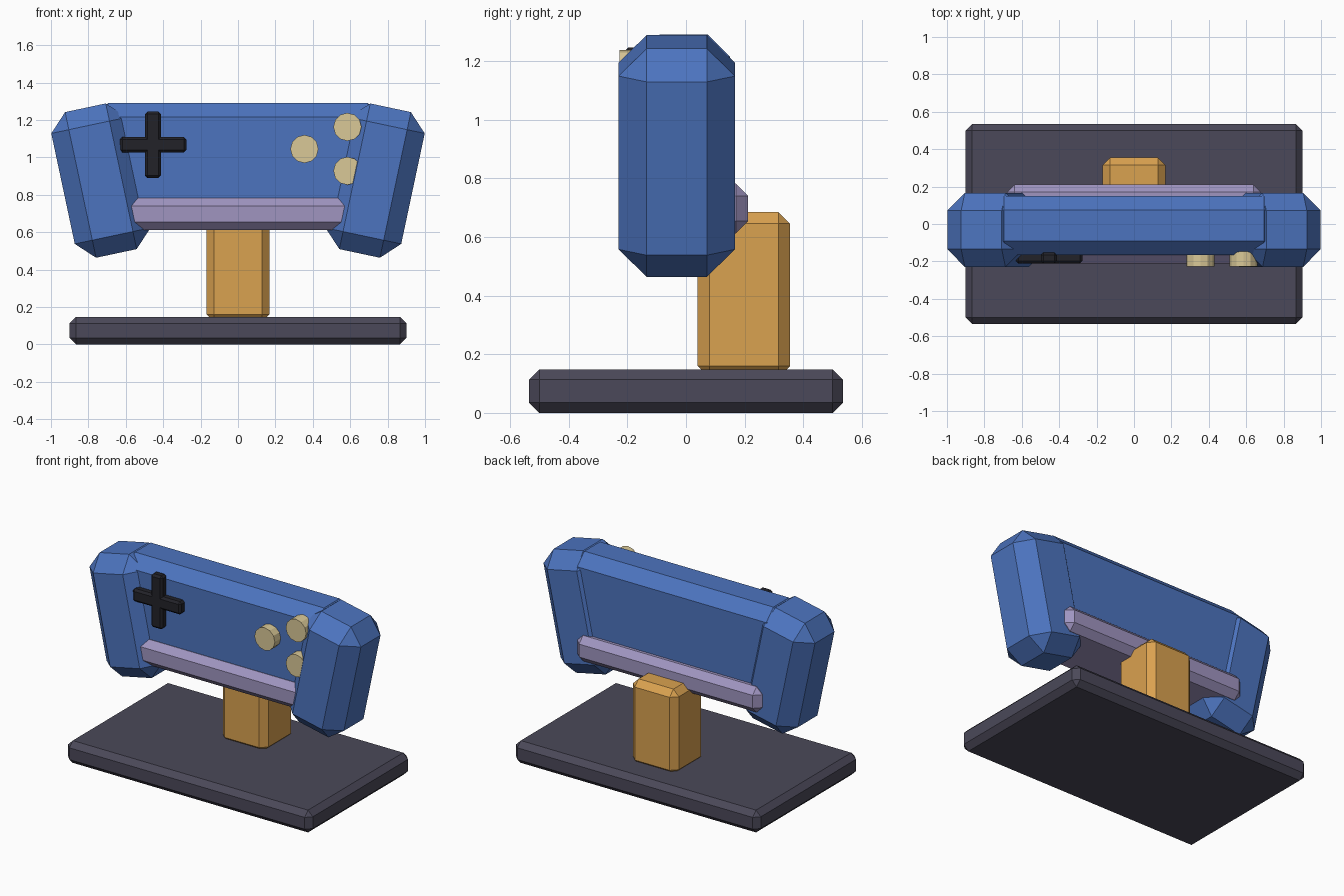
import bpy
import bmesh
from math import radians
from mathutils import Matrix, Vector

cube = bpy.data.objects.get("Cube")
if cube:
    bpy.data.objects.remove(cube, do_unlink=True)


def material(name, rgb):
    mat = bpy.data.materials.new(name)
    mat.use_nodes = True
    mat.diffuse_color = (*rgb, 1)
    mat.node_tree.nodes["Principled BSDF"].inputs["Base Color"].default_value = (*rgb, 1)
    return mat


blue = material("blue", (0.073, 0.174, 0.52))
lilac = material("lilac", (0.35, 0.30, 0.53))
orange = material("orange", (0.70, 0.36, 0.08))
cream = material("cream", (0.70, 0.58, 0.31))
slate = material("slate", (0.07, 0.066, 0.10))
black = material("black", (0.016, 0.016, 0.022))


def finish(name, bm, mat, location, tilt=0):
    mesh = bpy.data.meshes.new(name)
    bm.to_mesh(mesh)
    bm.free()
    mesh.materials.append(mat)
    obj = bpy.data.objects.new(name, mesh)
    obj.location = location
    obj.rotation_euler.y = radians(tilt)
    bpy.context.collection.objects.link(obj)
    return obj


def chamfered_box(name, low, high, bevel, mat, tilt=0):
    """Box between two corners with a flat chamfer, tilted about its centre."""
    low, high = Vector(low), Vector(high)
    bm = bmesh.new()
    bmesh.ops.create_cube(bm, size=1)
    bmesh.ops.scale(bm, vec=high - low, verts=bm.verts)
    bmesh.ops.bevel(bm, geom=bm.edges[:], offset=bevel, segments=1,
                    profile=0.5, affect='EDGES')
    return finish(name, bm, mat, (low + high) / 2, tilt)


def button(name, x, z):
    bm = bmesh.new()
    bmesh.ops.create_cone(bm, cap_ends=True, segments=12, radius1=0.075,
                          radius2=0.075, depth=0.08,
                          matrix=Matrix.Rotation(radians(90), 4, 'X'))
    return finish(name, bm, cream, (x, -0.187, z))


# Stand
chamfered_box("base_plate", (-0.9, -0.535, 0), (0.9, 0.535, 0.148), 0.035, slate)
chamfered_box("stand_post", (-0.168, 0.04, 0.12), (0.168, 0.355, 0.685), 0.04, orange)

# Main body and the trim bar wrapped around its lower edge
chamfered_box("body", (-0.77, -0.165, 0.63), (0.77, 0.15, 1.29), 0.075, blue)
chamfered_box("trim_bar", (-0.68, -0.21, 0.612), (0.68, 0.212, 0.782), 0.042, lilac)

# Splayed hand grips
for side, label in ((1, "left"), (-1, "right")):
    x = side * 0.733
    chamfered_box(label + "_grip", (x - 0.207, -0.23, 0.478),
                  (x + 0.207, 0.167, 1.274), 0.096, blue, side * 12)

# Direction pad
chamfered_box("pad_upright", (-0.498, -0.212, 0.89), (-0.412, -0.152, 1.245), 0.014, black)
chamfered_box("pad_crossbar", (-0.632, -0.212, 1.025), (-0.276, -0.152, 1.11), 0.014, black)

# Round buttons
button("inner_button", 0.355, 1.045)
button("upper_button", 0.585, 1.163)
button("lower_button", 0.585, 0.928)
